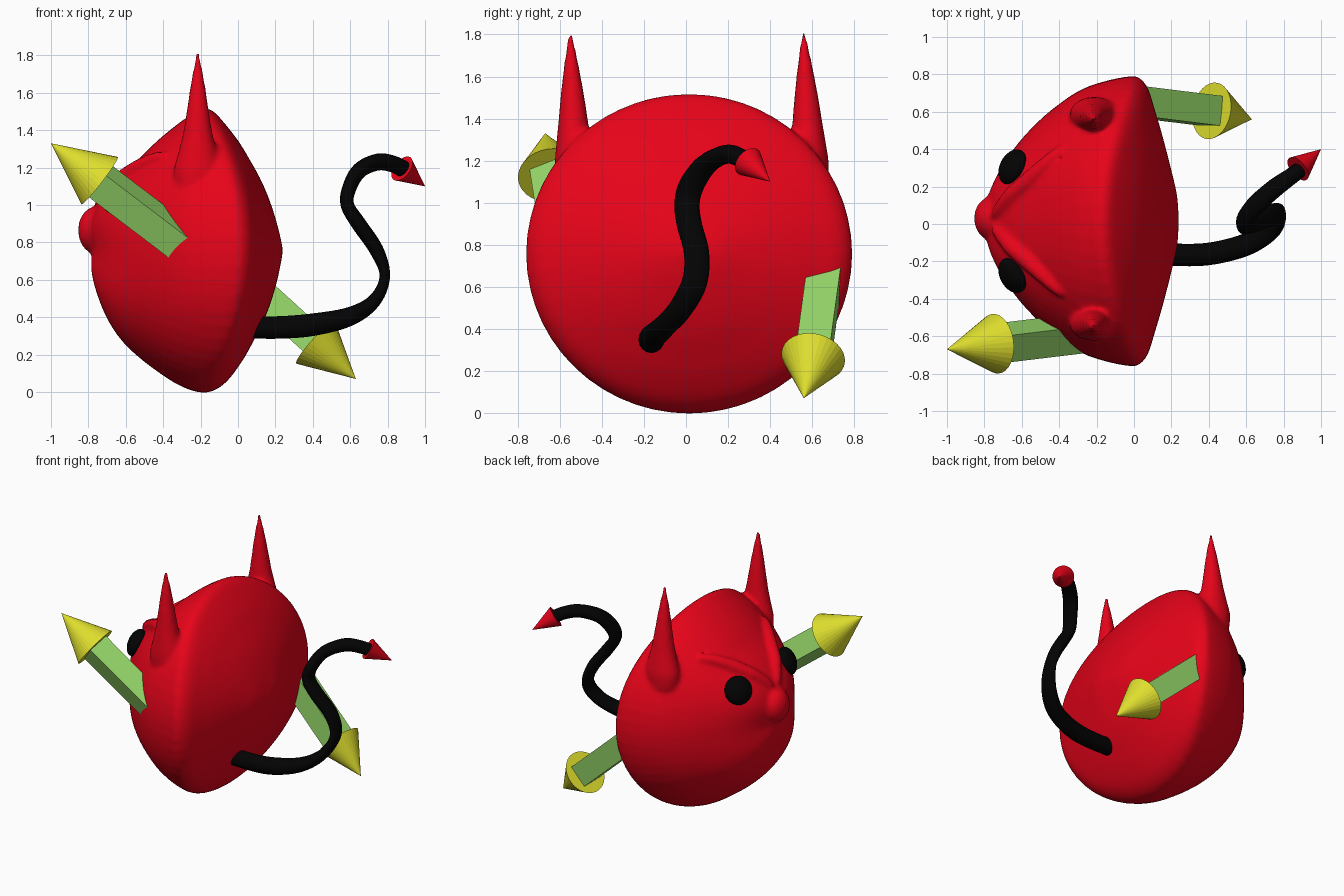
import bpy, bmesh, math
from mathutils import Vector, Matrix

if "Cube" in bpy.data.objects:
    bpy.data.objects.remove(bpy.data.objects["Cube"])


def material(name, rgb):
    m = bpy.data.materials.new(name)
    m.diffuse_color = (*rgb, 1)
    m.use_nodes = True
    m.node_tree.nodes["Principled BSDF"].inputs["Base Color"].default_value = m.diffuse_color
    return m


RED = material("red", (0.80, 0.001, 0.010))
BLACK = material("black", (0.001, 0.001, 0.001))
GREEN = material("green", (0.31, 0.69, 0.145))
YELLOW = material("yellow", (0.73, 0.73, 0.028))


def finish(name, bm, mat, smooth=True):
    bmesh.ops.recalc_face_normals(bm, faces=bm.faces)
    for f in bm.faces:
        f.smooth = smooth
    me = bpy.data.meshes.new(name)
    bm.to_mesh(me)
    bm.free()
    me.materials.append(mat)
    ob = bpy.data.objects.new(name, me)
    bpy.context.collection.objects.link(ob)
    return ob


def loft(name, rings, mat, smooth=True):
    """Skin a list of equal-length closed rings and cap both ends."""
    bm = bmesh.new()
    loops = [[bm.verts.new(p) for p in r] for r in rings]
    n = len(rings[0])
    for a, b in zip(loops, loops[1:]):
        for i in range(n):
            j = (i + 1) % n
            bm.faces.new((a[i], a[j], b[j], b[i]))
    bm.faces.new(loops[0])
    bm.faces.new(loops[-1])
    return finish(name, bm, mat, smooth)


def spline(pts, steps=6):
    """Catmull-Rom through points of any dimension."""
    out = []
    for i in range(len(pts) - 1):
        p = [Vector(pts[max(0, min(len(pts) - 1, i + k))]) for k in (-1, 0, 1, 2)]
        for s in range(steps):
            t = s / steps
            out.append(0.5 * (2 * p[1] + (p[2] - p[0]) * t
                              + (2 * p[0] - 5 * p[1] + 4 * p[2] - p[3]) * t * t
                              + (3 * p[1] - p[0] - 3 * p[2] + p[3]) * t ** 3))
    return out + [Vector(pts[-1])]


def sweep(name, path, radii, mat, sides=16):
    """Elliptical tube; radii are (along y, across) for each path point."""
    rings = []
    for i, p in enumerate(path):
        t = (path[min(i + 1, len(path) - 1)] - path[max(i - 1, 0)]).normalized()
        u = Vector((0, 1, 0))
        u = (u - u.dot(t) * t).normalized()
        v = t.cross(u)
        ra, rb = radii[i]
        rings.append([p + u * ra * math.cos(a) + v * rb * math.sin(a)
                      for a in (2 * math.pi * k / sides for k in range(sides))])
    return loft(name, rings, mat)


def ellipsoid(name, loc, normal, size, mat):
    bm = bmesh.new()
    bmesh.ops.create_uvsphere(bm, u_segments=32, v_segments=16, radius=1)
    m = (Matrix.Translation(loc) @ Vector(normal).to_track_quat('Z', 'Y').to_matrix().to_4x4()
         @ Matrix.Diagonal((*size, 1)))
    bm.transform(m)
    return finish(name, bm, mat)


# Head: rings around the x axis; (radius, x at the sides, x at the top, x at the bottom)
CY, CZ = 0.015, 0.757
FRONT = [(0.005, -.78, -.78, -.78), (.14, -.765, -.785, -.775), (.27, -.715, -.74, -.742),
         (.39, -.64, -.65, -.69), (.50, -.545, -.53, -.615), (.60, -.435, -.43, -.51),
         (.70, -.29, -.31, -.375), (.75, -.15, -.235, -.285)]
BACK = [(.775, -.02, -.19, -.20), (.765, .03, -.14, -.13), (.71, .075, -.085, -.055),
        (.60, .11, 0, .025), (.50, .14, .06, .08), (.39, .17, .12, .135), (.27, .20, .17, .18),
        (.14, .23, .21, .215), (.005, .24, .24, .24)]


def blend(row, c, s, front):
    """x of one ring at the direction (c, s)."""
    r, side, top, bottom = row
    bulge = 0.1 * (c * s) ** 2 * math.sin(math.pi * min(1, r / 0.775)) if front else 0
    return side * c * c + (top if s > 0 else bottom) * s * s - bulge


N = 56
rings = []
for n, row in enumerate(spline(FRONT + BACK, 3)):
    dirs = [(math.cos(2 * math.pi * k / N), math.sin(2 * math.pi * k / N)) for k in range(N)]
    rings.append([(blend(row, c, s, n < 24), CY + row[0] * c, CZ + row[0] * s * 0.98)
                  for c, s in dirs])
head = loft("head", rings, RED)
sculpt = [head]


def face_x(y, z):
    """x of the front of the head at (y, z)."""
    dy, dz = y - CY, (z - CZ) / 0.98
    r = max(math.hypot(dy, dz), 0.006)
    for a, b in zip(FRONT, FRONT[1:]):
        if r <= b[0]:
            return blend(Vector(a).lerp(Vector(b), (r - a[0]) / (b[0] - a[0])), dy / r, dz / r, True)
    return FRONT[-1][1]


# Nose
sculpt.append(ellipsoid("nose", (-0.765, 0.03, 0.865), (0, 0, 1), (0.09, 0.115, 0.125), RED))

# Horn rings: height, radius in x, radius in y
HORN = [(1.08, .12, .09), (1.18, .13, .095), (1.28, .105, .085), (1.38, .08, .072),
        (1.5, .06, .058), (1.65, .038, .036), (1.815, .008, .008)]
for side, sgn, base_y, tip_y in (("left", 1, .585, .56), ("right", -1, -.53, -.55)):
    # Horns: concave cones flaring into the head
    rings = []
    for z, rx, ry in spline(HORN, 3):
        y = base_y + (tip_y - base_y) * max(0, z - 1.2) / 0.6
        rings.append([(-0.215 + rx * math.cos(a), y + ry * math.sin(a), z)
                      for a in (2 * math.pi * k / 20 for k in range(20))])
    sculpt.append(loft(side + "_horn", rings, RED))
    # Eyes
    y, z = CY + sgn * 0.29, 1.05
    ellipsoid(side + "_eye", (face_x(y, z) - 0.005, y, z), (-0.8, sgn * 0.42, 0.4),
              (0.1, 0.1, 0.06), BLACK)
    # Slanted brow ridges
    path = []
    for by, bz in spline([(.03, 1.0), (.09, 1.07), (.2, 1.165), (.31, 1.235), (.39, 1.26)], 4):
        yy = CY + sgn * by
        path.append(Vector((face_x(yy, bz) + 0.005, yy, bz)))
    last = len(path) - 1
    sculpt.append(sweep(side + "_brow", path,
                        [(0.018 + 0.03 * math.sin(math.pi * (i + 1) / (last + 2)),) * 2
                         for i in range(last + 1)], RED, 12))

# Fuse head, nose, horns and brows into one soft sculpted skin
for ob in sculpt:
    ob.select_set(True)
bpy.context.view_layer.objects.active = head
bpy.ops.object.join()
remesh = head.modifiers.new("fuse", 'REMESH')
remesh.mode = 'VOXEL'
remesh.voxel_size = 0.016
remesh.use_smooth_shade = True
soften = head.modifiers.new("soften", 'SMOOTH')
soften.factor = 0.5
soften.iterations = 4

# Tail: curling flattened tube; (x, y, z, radius along y, radius across)
TAIL = [(0, -.16, .35, .06, .06), (.2, -.165, .345, .06, .06), (.4, -.16, .36, .06, .06),
        (.6, -.11, .405, .06, .05), (.73, -.03, .49, .06, .036), (.785, .04, .62, .06, .028),
        (.74, .05, .76, .06, .038), (.645, .015, .9, .06, .04), (.585, .005, 1.0, .06, .036),
        (.595, .03, 1.09, .06, .038), (.65, .1, 1.185, .055, .042), (.75, .19, 1.23, .05, .045),
        (.84, .255, 1.215, .045, .045), (.91, .31, 1.175, .04, .045)]
tail = spline(TAIL, 6)
sweep("tail", [Vector(p[:3]) for p in tail], [(p[3], p[4]) for p in tail], BLACK)


def cone(name, base, tip, radius, mat):
    base, tip = Vector(base), Vector(tip)
    d = tip - base
    bm = bmesh.new()
    bmesh.ops.create_cone(bm, cap_ends=True, segments=32, radius1=radius, radius2=0, depth=d.length)
    bm.transform(Matrix.Translation((base + tip) / 2) @ d.to_track_quat('Z', 'Y').to_matrix().to_4x4())
    return finish(name, bm, mat, False)


cone("tail_tip", (0.877, 0.295, 1.195), (1.0, 0.4, 1.1), 0.075, RED)


def arrow(name, base, tip, inside, radius, half, roll):
    """Square shaft from inside the head, with a cone at its outer end."""
    cone(name + "_point", base, tip, radius, YELLOW)
    d = (Vector(base) - Vector(inside)).normalized()
    u = Vector((0, 1, 0))
    u = (u - u.dot(d) * d).normalized()
    v = d.cross(u)
    h = half * math.sqrt(2)
    angles = [math.radians(roll + 90 * k) for k in range(4)]
    loft(name + "_shaft", [[Vector(p) + (u * math.cos(a) + v * math.sin(a)) * h for a in angles]
                           for p in (inside, base)], GREEN, False)


# Arrows through the head, one on each side
arrow("upper_arrow", (-.74, -.64, 1.13), (-1, -.67, 1.33), (-.2, -.575, .72), .16, .08, 22)
arrow("lower_arrow", (.415, .605, .265), (.63, .56, .07), (-.03, .66, .67), .153, .08, 45)
